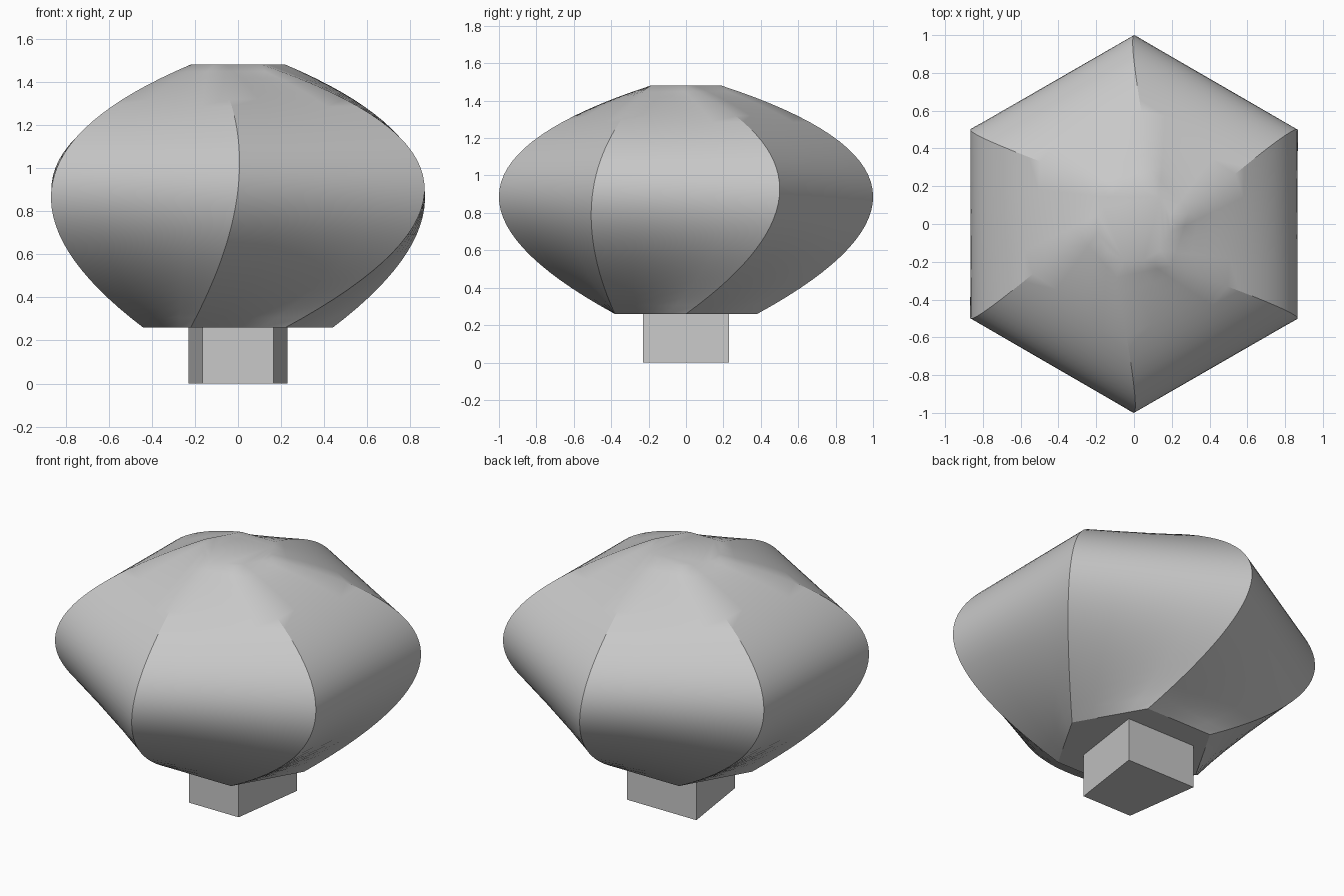
import bpy, bmesh, math
from mathutils import Vector

cube = bpy.data.objects.get("Cube")
if cube:
    bpy.data.objects.remove(cube, do_unlink=True)

grey = bpy.data.materials.new("plain grey")
grey.use_nodes = True
colour = (0.58, 0.58, 0.58, 1)
grey.diffuse_color = colour
grey.node_tree.nodes["Principled BSDF"].inputs["Base Color"].default_value = colour

SIDES, ROWS, CELLS = 6, 32, 4


def make_object(name, bm):
    bmesh.ops.recalc_face_normals(bm, faces=bm.faces)
    mesh = bpy.data.meshes.new(name)
    bm.to_mesh(mesh)
    bm.free()
    mesh.materials.append(grey)
    obj = bpy.data.objects.new(name, mesh)
    bpy.context.collection.objects.link(obj)
    return obj


def corner(radius, degrees, z):
    a = math.radians(degrees)
    return Vector((radius * math.cos(a), radius * math.sin(a), z))


def ridge_point(side, t):
    """Parabola through the bottom, middle and top corners, spaced by chord length."""
    turn = side * 360 / SIDES
    low = corner(0.44, turn, 0.26)
    mid = corner(1.0, turn + 30, 0.9)
    top = corner(0.22, turn, 1.48)
    a, b = (mid - low).length, (top - mid).length
    m = a / (a + b)
    return (low * ((t - m) * (t - 1) / m)
            + mid * (t * (t - 1) / (m * (m - 1)))
            + top * (t * (t - m) / (1 - m)))


# Twisted six-sided body: hexagon sections lofted along the curved ridges
bm = bmesh.new()
rings = []
for row in range(ROWS + 1):
    points = [ridge_point(s, row / ROWS) for s in range(SIDES)]
    rings.append([bm.verts.new(points[s].lerp(points[(s + 1) % SIDES], c / CELLS))
                  for s in range(SIDES) for c in range(CELLS)])
count = SIDES * CELLS
for lower, upper in zip(rings, rings[1:]):
    for i in range(count):
        j = (i + 1) % count
        bm.faces.new((lower[i], lower[j], upper[j], upper[i]))
bm.faces.new(rings[0])
bm.faces.new(rings[-1])
body = make_object("lantern_body", bm)

# Smooth faces, with the strong ridges and the bottom rim kept sharp
bpy.ops.object.select_all(action='DESELECT')
body.select_set(True)
bpy.context.view_layer.objects.active = body
bpy.ops.object.shade_smooth_by_angle(angle=math.radians(30))

# Foot block, narrower at the front
bm = bmesh.new()
outline = [(-0.165, -0.23), (0.165, -0.23), (0.23, 0.23), (-0.23, 0.23)]
base = bm.faces.new([bm.verts.new((x, y, 0)) for x, y in outline])
raised = bmesh.ops.extrude_face_region(bm, geom=[base], use_keep_orig=True)
bmesh.ops.translate(bm, vec=(0, 0, 0.26),
                    verts=[v for v in raised["geom"] if isinstance(v, bmesh.types.BMVert)])
make_object("foot_block", bm)
